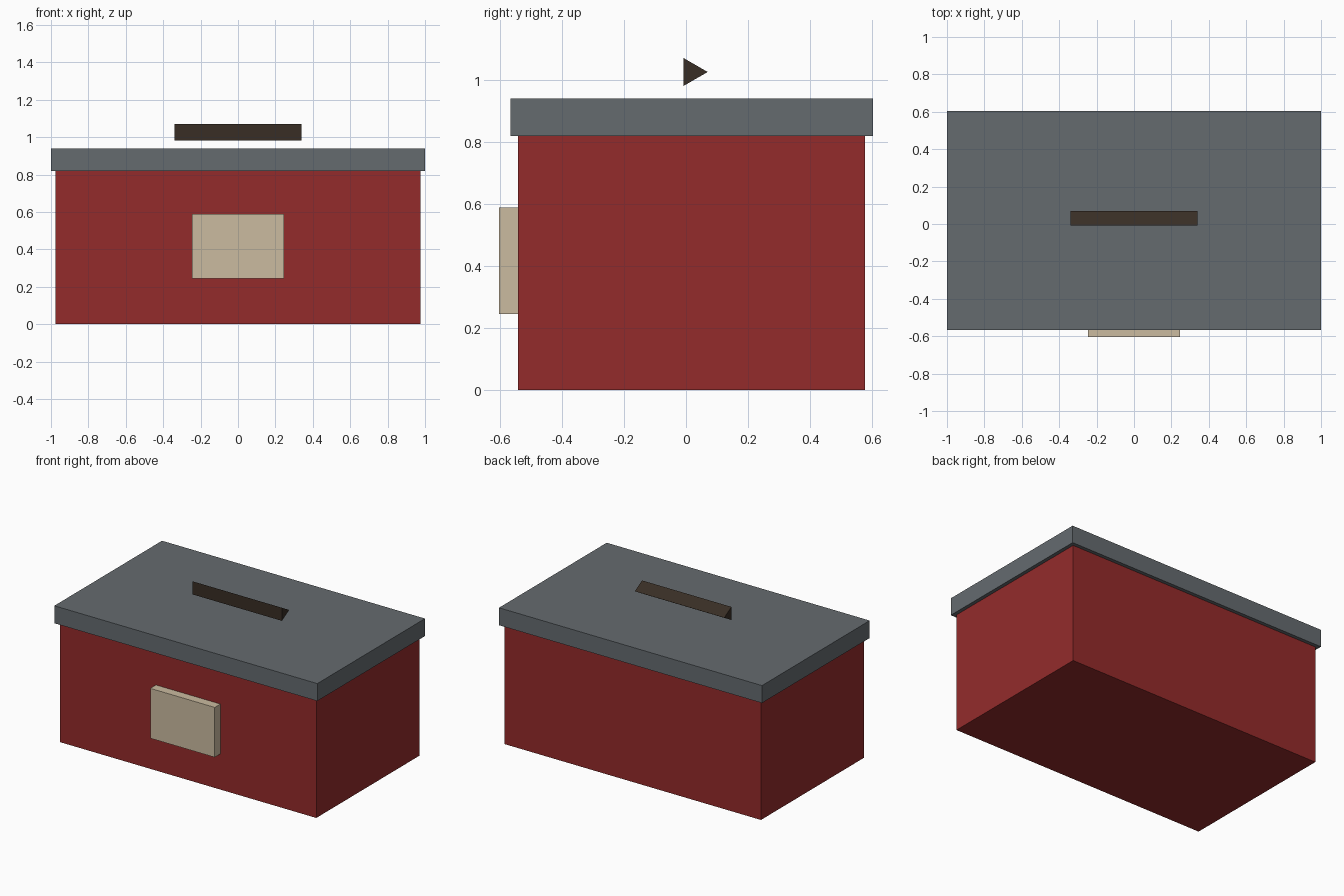
import bpy
import math

if "Cube" in bpy.data.objects:
    bpy.data.objects.remove(bpy.data.objects["Cube"])

MID_Y = 0.018  # the case sits slightly behind centre because of the front plate


def material(name, rgb):
    mat = bpy.data.materials.new(name)
    mat.diffuse_color = (*rgb, 1.0)
    mat.use_nodes = True
    mat.node_tree.nodes["Principled BSDF"].inputs["Base Color"].default_value = mat.diffuse_color
    return mat


red = material("red", (0.296, 0.024, 0.024))
grey = material("slate grey", (0.130, 0.147, 0.159))
beige = material("beige", (0.597, 0.497, 0.352))
brown = material("dark brown", (0.040, 0.027, 0.018))


def box(name, x, y, z, mat):
    """Box spanning the given (min, max) ranges."""
    bpy.ops.mesh.primitive_cube_add(size=1, location=[(a + b) / 2 for a, b in (x, y, z)])
    obj = bpy.context.object
    obj.name = name
    obj.scale = [b - a for a, b in (x, y, z)]
    bpy.ops.object.transform_apply(location=False, rotation=False, scale=True)
    obj.data.materials.append(mat)
    return obj


# Case body, overhanging lid and front latch plate
box("case_body", (-0.975, 0.975), (MID_Y - 0.56, MID_Y + 0.56), (0, 0.82), red)
box("lid", (-1, 1), (MID_Y - 0.585, MID_Y + 0.585), (0.82, 0.94), grey)
box("front_plate", (-0.245, 0.245), (-0.603, MID_Y - 0.56), (0.245, 0.588), beige)

# Three-sided handle bar along x, floating above the lid, with one edge facing the back
bpy.ops.mesh.primitive_cylinder_add(vertices=3, radius=0.052, depth=0.68)
handle = bpy.context.object
handle.name = "handle"
handle.rotation_euler = (0, math.pi / 2, 0)
handle.location = (0, MID_Y, 1.026)
bpy.ops.object.transform_apply(location=False, rotation=True, scale=False)
handle.data.materials.append(brown)
